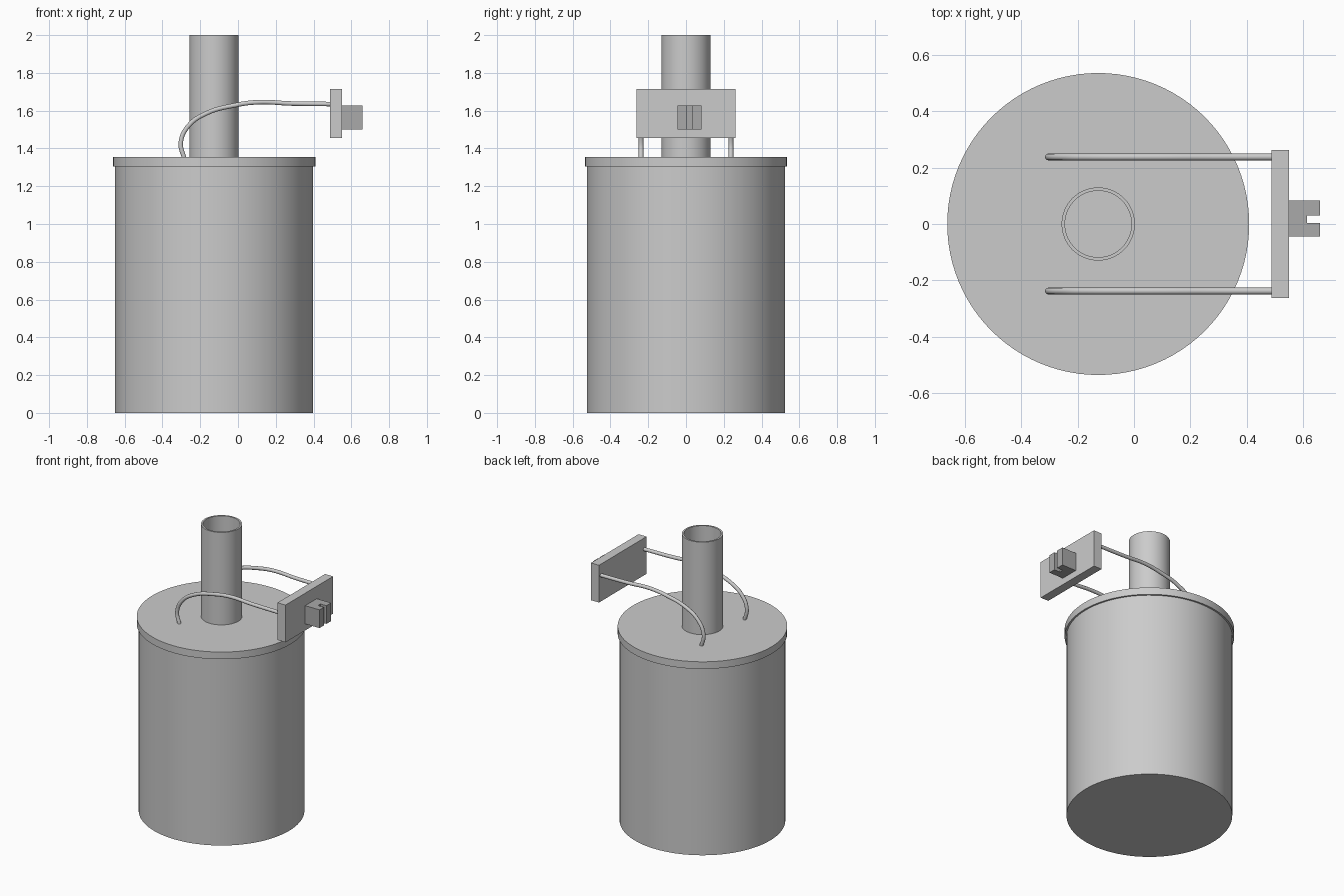
import bpy, bmesh, math

if "Cube" in bpy.data.objects:
    bpy.data.objects.remove(bpy.data.objects["Cube"])

CX = -0.127  # drum axis


def finish(name, bm, smooth=True):
    bmesh.ops.remove_doubles(bm, verts=bm.verts, dist=1e-5)
    bmesh.ops.recalc_face_normals(bm, faces=bm.faces)
    me = bpy.data.meshes.new(name)
    bm.to_mesh(me)
    bm.free()
    ob = bpy.data.objects.new(name, me)
    bpy.context.collection.objects.link(ob)
    if smooth:
        bpy.ops.object.select_all(action='DESELECT')
        bpy.context.view_layer.objects.active = ob
        ob.select_set(True)
        bpy.ops.object.shade_smooth_by_angle(angle=math.radians(35))
    return ob


def lathe(name, profile, sides):
    """Spin an (r, z) profile around the drum axis."""
    bm = bmesh.new()
    vs = [bm.verts.new((CX + r, 0, z)) for r, z in profile]
    es = [bm.edges.new(p) for p in zip(vs, vs[1:])]
    bmesh.ops.spin(bm, geom=vs + es, cent=(CX, 0, 0), axis=(0, 0, 1),
                   angle=math.tau, steps=sides, use_merge=True)
    return finish(name, bm)


def prism(name, outline, z0, z1, mat=None):
    """Extrude an (x, y) outline upwards."""
    bm = bmesh.new()
    f = bm.faces.new([bm.verts.new((x, y, z0)) for x, y in outline])
    ext = bmesh.ops.extrude_face_region(bm, geom=[f], use_keep_orig=True)
    for v in ext['geom']:
        if isinstance(v, bmesh.types.BMVert):
            v.co.z = z1
    ob = finish(name, bm, False)
    if mat:
        ob.data.materials.append(mat)
    return ob


# Drum, lid and open chimney pipe
lathe("drum", [(0, 0), (0.524, 0), (0.524, 1.305), (0, 1.305)], 96)
lathe("lid", [(0, 1.305), (0.536, 1.305), (0.536, 1.355), (0, 1.355)], 96)
lathe("chimney_pipe", [(0.13, 1.355), (0.13, 2.0), (0.118, 2.0), (0.118, 1.355)], 64)

# Bent support rods, one each side of the pipe
path = [(-0.284, 1.345), (-0.303, 1.43), (-0.262, 1.52), (-0.165, 1.587),
        (-0.02, 1.628), (0.11, 1.645), (0.28, 1.638), (0.49, 1.635)]
for side, y in (("front", -0.238), ("back", 0.238)):
    cu = bpy.data.curves.new(side + "_rod", 'CURVE')
    cu.dimensions = '3D'
    cu.bevel_depth = 0.0125
    cu.bevel_resolution = 3
    cu.resolution_u = 8
    cu.use_fill_caps = True
    sp = cu.splines.new('BEZIER')
    sp.bezier_points.add(len(path) - 1)
    for p, (x, z) in zip(sp.bezier_points, path):
        p.co = (x, y, z)
        p.handle_left_type = p.handle_right_type = 'AUTO'
    bpy.context.collection.objects.link(bpy.data.objects.new(side + "_rod", cu))

# Mounting plate
prism("mounting_plate", [(0.488, -0.262), (0.55, -0.262), (0.55, 0.262), (0.488, 0.262)],
      1.454, 1.714)

# Darker control box with a vertical groove in its outer face
dark = bpy.data.materials.new("dark_grey")
dark.diffuse_color = (0.4, 0.4, 0.4, 1)
dark.use_nodes = True
dark.node_tree.nodes["Principled BSDF"].inputs["Base Color"].default_value = dark.diffuse_color
prism("control_box", [(0.55, -0.045), (0.66, -0.045), (0.66, 0.004), (0.615, 0.004),
                      (0.615, 0.031), (0.66, 0.031), (0.66, 0.083), (0.55, 0.083)],
      1.50, 1.627, dark)
